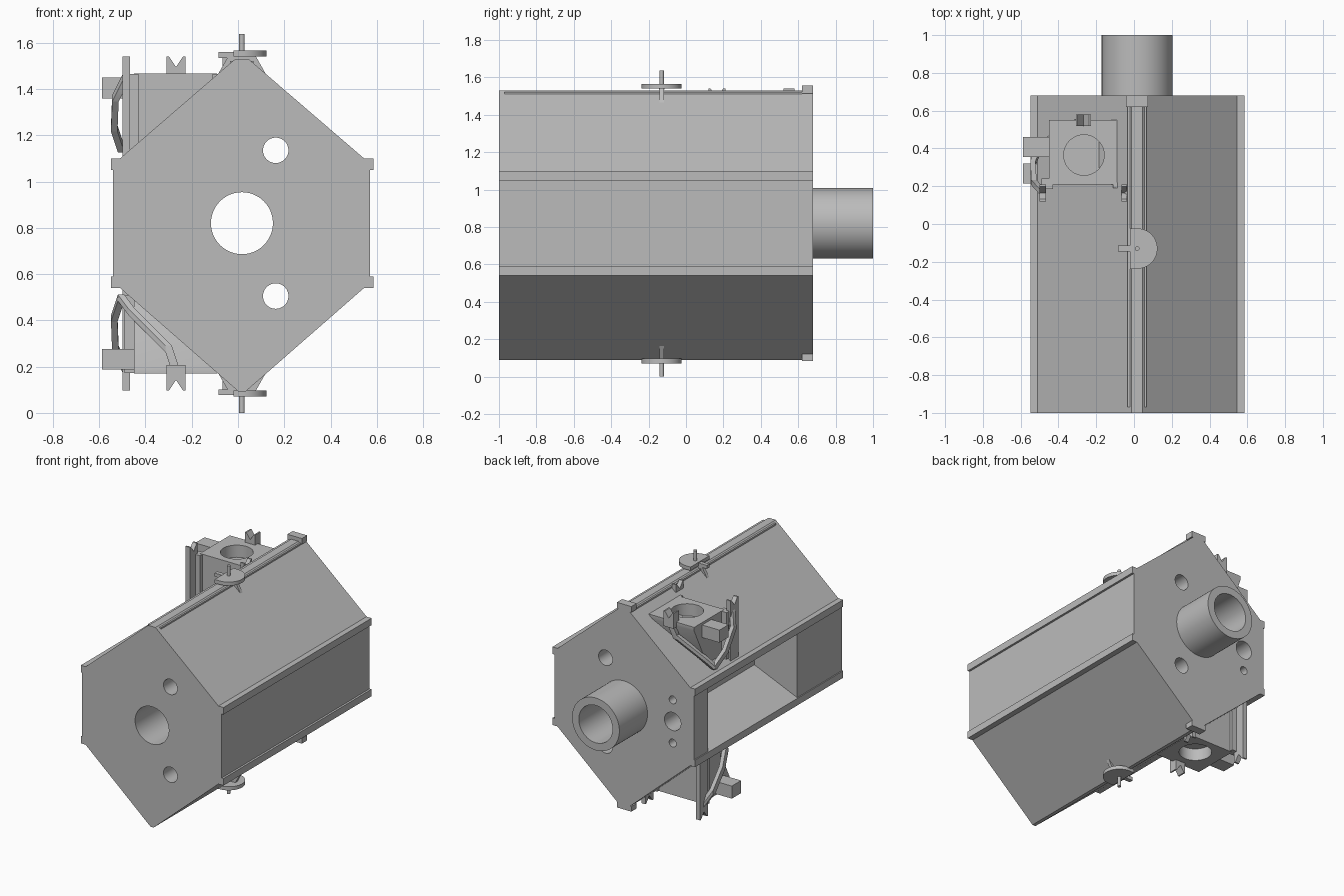
import bpy, bmesh, math
from mathutils import Matrix, Vector

if "Cube" in bpy.data.objects:
    bpy.data.objects.remove(bpy.data.objects["Cube"])

grey = bpy.data.materials.new("plain_grey")
grey.use_nodes = True
grey.diffuse_color = (0.5, 0.5, 0.5, 1)
grey.node_tree.nodes["Principled BSDF"].inputs["Base Color"].default_value = (0.5, 0.5, 0.5, 1)

CX, CZ = 0.017, 0.82


def make(name, bm, matrix=None):
    """Turn a bmesh into an object with sharp edges kept."""
    if matrix:
        bm.transform(matrix)
    bmesh.ops.recalc_face_normals(bm, faces=bm.faces)
    mesh = bpy.data.meshes.new(name)
    bm.to_mesh(mesh)
    bm.free()
    mesh.materials.append(grey)
    obj = bpy.data.objects.new(name, mesh)
    bpy.context.collection.objects.link(obj)
    return obj


def box(name, x, y, z, matrix=None):
    bm = bmesh.new()
    bmesh.ops.create_cube(bm, size=1)
    for v in bm.verts:
        v.co = [(r[0] + r[1]) / 2 + c * (r[1] - r[0]) for c, r in zip(v.co, (x, y, z))]
    return make(name, bm, matrix)


def prism(name, profile, axis, lo, hi, matrix=None):
    """Extrude a 2D profile along x, y or z."""
    bm = bmesh.new()

    def place(p, d):
        co = list(p)
        co.insert("xyz".index(axis), d)
        return bm.verts.new(co)
    face = bm.faces.new([place(p, lo) for p in profile])
    out = bmesh.ops.extrude_face_region(bm, geom=[face])
    for v in out["geom"]:
        if isinstance(v, bmesh.types.BMVert):
            v.co["xyz".index(axis)] = hi
    return make(name, bm, matrix)


def circle(a, b, r, start=0, end=360, n=48):
    count = n if end - start == 360 else n + 1
    angles = [math.radians(start + (end - start) * i / n) for i in range(count)]
    return [(a + r * math.cos(t), b + r * math.sin(t)) for t in angles]


def hull(name, points, matrix=None):
    bm = bmesh.new()
    for p in points:
        bm.verts.new(p)
    out = bmesh.ops.convex_hull(bm, input=bm.verts)
    loose = [v for v in bm.verts if not v.link_faces]
    bmesh.ops.delete(bm, geom=loose, context="VERTS")
    return make(name, bm, matrix)


def beams(name, path, half, matrix=None):
    """Square bars joining the points of a path."""
    corners = [Vector((a, b, c)) * half for a in (-1, 1) for b in (-1, 1) for c in (-1, 1)]
    for a, b in zip(path, path[1:]):
        hull(name, [Vector(p) + c for p in (a, b) for c in corners], matrix)


def cut(target, cutter):
    mod = target.modifiers.new("cut", "BOOLEAN")
    mod.operation, mod.solver, mod.object = "DIFFERENCE", "EXACT", cutter
    bpy.context.view_layer.update()
    deps = bpy.context.evaluated_depsgraph_get()
    mesh = bpy.data.meshes.new_from_object(target.evaluated_get(deps))
    target.modifiers.clear()
    target.data = mesh
    bpy.data.objects.remove(cutter)


# Hexagonal body
body = prism("body", [(0.57, 0.54), (0.57, 1.10), (0.545, 1.10), (0.045, 1.53), (-0.012, 1.53),
                      (-0.51, 1.10), (-0.54, 1.10), (-0.54, 0.54), (-0.51, 0.54),
                      (0.005, 0.09), (0.03, 0.09), (0.545, 0.54)], "y", -1, 0.68)
# Side pocket with sloped floor
cut(body, prism("pocket_cutter", [(-0.7, 0.59), (-0.54, 0.59), (-0.2, 0.735), (-0.2, 0.905),
                                  (-0.54, 1.05), (-0.7, 1.05)], "y", -0.49, 0.52))
# Bores through the body, then cable holes into the pocket
for x, z, r in ((CX, CZ, 0.134), (0.163, 1.135, 0.055), (0.163, 0.505, 0.055)):
    cut(body, prism("bore_cutter", circle(x, z, r), "y", -1.2, 0.9))
for dz, r in ((0, 0.065), (0.155, 0.028), (-0.155, 0.028)):
    cut(body, prism("hole_cutter", circle(-0.37, CZ + dz, r), "y", 0.4, 0.9))

# Rear tube
tube = prism("rear_tube", circle(CX, CZ, 0.188, n=64), "y", 0.675, 1)
cut(tube, prism("tube_cutter", circle(CX, CZ, 0.134), "y", 0.5, 1.2))

# Rails along the side edges
for z in ((1.05, 1.10), (0.54, 0.59)):
    box("right_rail", (0.55, 0.585), (-1, 0.68), z)
    box("left_rail", (-0.548, -0.52), (-1, 0.68), z)

# Ridge strips and rear end caps
for x in ((-0.035, -0.005), (0.04, 0.067)):
    box("ridge_strip", x, (-0.97, 0.62), (1.47, 1.522))
box("top_cap", (-0.042, 0.073), (0.62, 0.68), (1.515, 1.557))
box("bottom_cap", (-0.042, 0.073), (0.62, 0.68), (0.085, 0.122))


def flip(y_sum):
    """Half turn about the x direction, giving the lower copy."""
    return Matrix.Translation((0, y_sum, 1.637)) @ Matrix.Rotation(math.pi, 4, "X")


def pivot_mount(m):
    y = -0.13
    half_disc = [(-0.02, y - 0.107)] + circle(CX, y, 0.107, -90, 90, 32) + [(-0.02, y + 0.107)]
    prism("pivot_disc", half_disc, "z", 1.54, 1.566, m)
    prism("pivot_pin", circle(CX, y, 0.012, n=16), "z", 1.5, 1.637, m)
    prism("pivot_fin", [(-0.1, 1.44), (-0.04, 1.545), (0.075, 1.545), (0.134, 1.44)],
          "y", y - 0.012, y + 0.012, m)
    box("pivot_arm", (-0.085, -0.01), (y - 0.015, y + 0.015), (1.535, 1.56), m)


def notched(name, axis, mid, span, z, depth, m):
    """Upright block with a V notch in its top."""
    h = span / 2
    profile = [(mid - h, z[0]), (mid + h, z[0]), (mid + h, z[1]), (mid + h * 0.75, z[1]),
               (mid, z[1] - 0.045), (mid - h * 0.75, z[1]), (mid - h, z[1])]
    prism(name, profile, axis, depth[0], depth[1], m)


def side_bracket(m):
    # Tapered block with a round recess
    top = [(x, y, z) for x in (-0.45, -0.09) for y in (0.21, 0.55) for z in (1.44, 1.467)]
    block = hull("bracket_block", top + [(-0.45, 0.21, 1.12), (-0.45, 0.39, 1.12),
                                         (-0.09, 0.21, 1.4), (-0.09, 0.5, 1.4)])
    cut(block, prism("recess_cutter", circle(-0.265, 0.365, 0.107), "z", 1.38, 1.6))
    if m:
        block.data.transform(m)
    # Notched holders and the tall post
    notched("bracket_post", "x", 0.165, 0.09, (1.10, 1.54), (-0.5, -0.467), m)
    notched("inner_holder", "x", 0.165, 0.09, (1.43, 1.54), (-0.066, -0.036), m)
    notched("rear_holder", "y", -0.268, 0.08, (1.43, 1.54), (0.52, 0.58), m)
    box("post_web", (-0.49, -0.43), (0.185, 0.24), (1.13, 1.465), m)
    box("holder_web", (-0.11, -0.04), (0.19, 0.22), (1.42, 1.465), m)
    # Motor box
    box("motor_box", (-0.588, -0.443), (0.355, 0.46), (1.36, 1.45), m)
    # Forked arms
    foot = (-0.505, 0.40, 1.14)
    beams("rear_arm", [foot, (-0.46, 0.44, 1.2), (-0.30, 0.54, 1.36), (-0.27, 0.555, 1.45)], 0.014, m)
    beams("front_arm", [foot, (-0.535, 0.32, 1.23), (-0.53, 0.22, 1.36), (-0.485, 0.17, 1.45)], 0.014, m)


for matrix in (None, flip(-0.26)):
    pivot_mount(matrix)
for matrix in (None, flip(0.675)):
    side_bracket(matrix)

# Smooth shading on round walls, sharp edges elsewhere
bpy.ops.object.select_all(action="DESELECT")
for obj in bpy.context.collection.objects:
    if obj.type == "MESH":
        obj.select_set(True)
bpy.context.view_layer.objects.active = body
bpy.ops.object.shade_smooth_by_angle(angle=math.radians(30))
